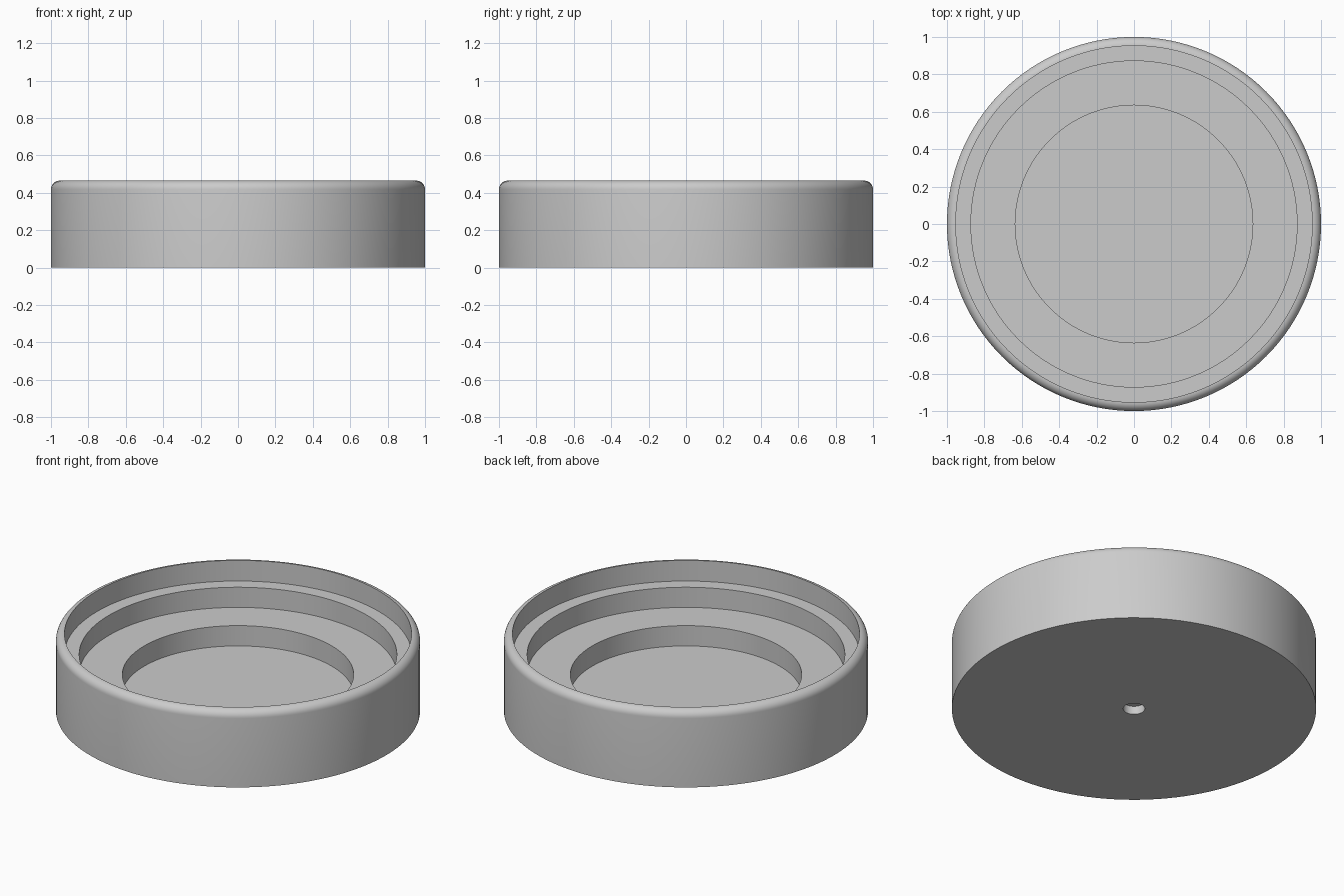
import bpy
import bmesh
from math import cos, sin, pi, radians

cube = bpy.data.objects.get("Cube")
if cube:
    bpy.data.objects.remove(cube, do_unlink=True)

HEIGHT = 0.465
FILLET = 0.047
HOLE_RADIUS, HOLE_DEPTH = 0.06, 0.05
SEGMENTS = 128
ARC_STEPS = 8

# Single plain grey finish
grey = bpy.data.materials.new("plain_grey")
grey.use_nodes = True
colour = (0.6, 0.6, 0.6, 1)
grey.diffuse_color = colour
grey.node_tree.nodes["Principled BSDF"].inputs["Base Color"].default_value = colour

# Half section as (radius, height): blind hole, underside, rounded rim
profile = [(HOLE_RADIUS, HOLE_DEPTH), (HOLE_RADIUS, 0), (1, 0)]
for i in range(ARC_STEPS + 1):
    a = pi / 2 * i / ARC_STEPS
    profile.append((1 - FILLET + FILLET * cos(a), HEIGHT - FILLET + FILLET * sin(a)))

# Stepped recesses, from the rim down to the floor
top = HEIGHT
for radius, floor in ((1 - FILLET, 0.34), (0.872, 0.218), (0.635, 0.095)):
    if radius < 1 - FILLET:
        profile.append((radius, top))
    profile.append((radius, floor))
    top = floor

# Revolve the section and cap the recess floor and hole ceiling
bm = bmesh.new()
verts = [bm.verts.new((r, 0, z)) for r, z in profile]
edges = [bm.edges.new(pair) for pair in zip(verts, verts[1:])]
bmesh.ops.spin(bm, geom=verts + edges, cent=(0, 0, 0), axis=(0, 0, 1),
               angle=2 * pi, steps=SEGMENTS)
bmesh.ops.remove_doubles(bm, verts=bm.verts[:], dist=0.0001)
bmesh.ops.holes_fill(bm, edges=[e for e in bm.edges if e.is_boundary], sides=0)
bmesh.ops.recalc_face_normals(bm, faces=bm.faces[:])

mesh = bpy.data.meshes.new("stepped_cup")
bm.to_mesh(mesh)
bm.free()
mesh.materials.append(grey)
cup = bpy.data.objects.new("stepped_cup", mesh)
bpy.context.collection.objects.link(cup)

# Smooth curved walls, keep the step edges crisp
bpy.ops.object.select_all(action='DESELECT')
cup.select_set(True)
bpy.context.view_layer.objects.active = cup
bpy.ops.object.shade_smooth_by_angle(angle=radians(30))
